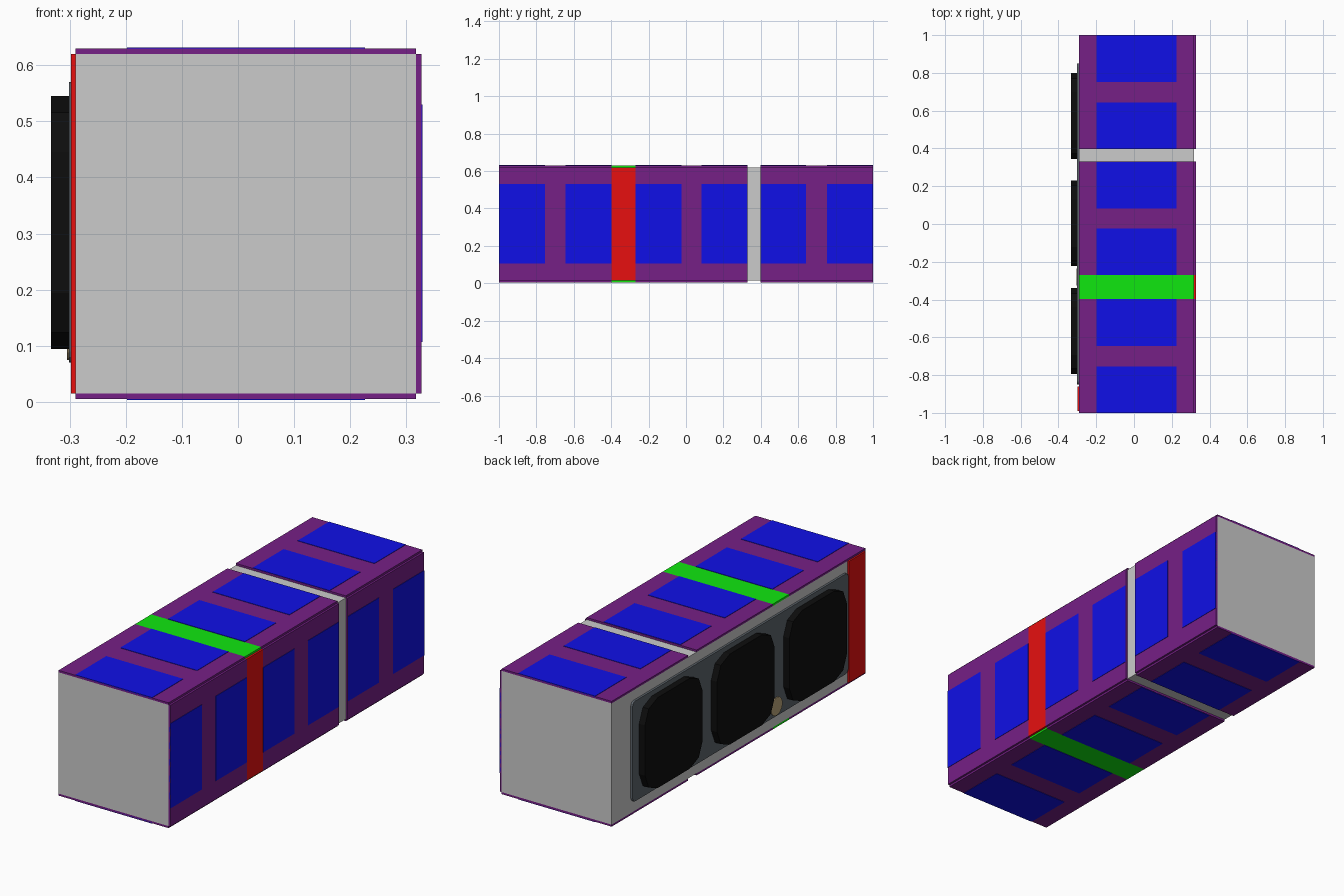
import bpy
import bmesh
from mathutils import Vector

cube = bpy.data.objects.get("Cube")
if cube:
    bpy.data.objects.remove(cube, do_unlink=True)


def material(name, r, g, b):
    m = bpy.data.materials.new(name)
    m.use_nodes = True
    m.diffuse_color = (r, g, b, 1)
    node = next(n for n in m.node_tree.nodes if n.type == 'BSDF_PRINCIPLED')
    node.inputs["Base Color"].default_value = (r, g, b, 1)
    return m


PURPLE = material("purple", 0.18, 0.014, 0.24)
BLUE = material("blue", 0.005, 0.005, 0.8)
RED = material("red", 0.8, 0.005, 0.005)
GREEN = material("green", 0.005, 0.8, 0.005)
BLACK = material("black", 0.004, 0.004, 0.004)
SLATE = material("slate", 0.11, 0.13, 0.15)
TAN = material("tan", 0.5, 0.38, 0.2)


def box(name, xs, ys, zs, mat=None, corner=0, segments=1):
    """Box between limits; corner bevels the four edges running along x."""
    lo, hi = Vector((xs[0], ys[0], zs[0])), Vector((xs[1], ys[1], zs[1]))
    bm = bmesh.new()
    bmesh.ops.create_cube(bm, size=1)
    for v in bm.verts:
        v.co = (lo + hi) / 2 + v.co * (hi - lo)
    if corner:
        edges = [e for e in bm.edges
                 if abs(e.verts[0].co.x - e.verts[1].co.x) > 1e-5]
        bmesh.ops.bevel(bm, geom=edges, offset=corner, segments=segments,
                        profile=0.5, affect='EDGES')
    mesh = bpy.data.meshes.new(name)
    bm.to_mesh(mesh)
    bm.free()
    obj = bpy.data.objects.new(name, mesh)
    bpy.context.collection.objects.link(obj)
    if mat:
        mesh.materials.append(mat)
    return obj


# Main body
X0, X1, Z0, Z1 = -0.29, 0.317, 0.015, 0.62
SKIN, RAISE = 0.01, 0.002
box("body", (X0, X1), (-1, 1), (Z0, Z1))

# Cladding on three sides, with an open groove and a coloured band
PANELS = [(-1, -0.397), (-0.27, 0.33), (0.397, 1)]
BAND = (-0.397, -0.27)
CELLS = [(-1, -0.755), (-0.645, -0.398), (-0.269, -0.023),
         (0.083, 0.328), (0.398, 0.642), (0.753, 1)]


def clad(side, outer, place, width, cell_width, band_mat):
    """place(thickness limits, width limits) returns the x and z limits."""
    sign = 1 if outer > 0.1 else -1
    skin = sorted((outer, outer + sign * SKIN))
    cell = sorted((outer + sign * SKIN / 2, outer + sign * (SKIN + RAISE)))

    def put(name, depth, across, ys, mat):
        xs, zs = place(depth, across)
        box(name, xs, ys, zs, mat)

    for i, ys in enumerate(PANELS):
        put(f"{side}_panel_{i + 1}", skin, width, ys, PURPLE)
    put(f"{side}_band", skin, width, BAND, band_mat)
    for i, ys in enumerate(CELLS):
        put(f"{side}_solar_cell_{i + 1}", cell, cell_width, ys, BLUE)


def horizontal(depth, across):
    return across, depth


def upright(depth, across):
    return depth, across


clad("top", Z1, horizontal, (X0, X1), (-0.198, 0.226), GREEN)
clad("bottom", Z0, horizontal, (X0, X1), (-0.198, 0.226), GREEN)
clad("left", X1, upright, (Z0, Z1), (0.107, 0.53), RED)

# Equipment side: end band, backing plate and three chamfered pads
box("right_band", (-0.298, X0), (-0.99, -0.86), (Z0, Z1), RED)
box("backing_plate", (-0.301, X0), (-0.85, 0.85), (0.07, 0.57), SLATE, 0.02, 3)
for i, y in enumerate((-0.566, 0.004, 0.572)):
    box(f"pad_{i + 1}", (-0.333, -0.3), (y - 0.227, y + 0.227),
        (0.094, 0.545), BLACK, 0.1, 2)

# Small round connector between two pads
bpy.ops.mesh.primitive_cylinder_add(vertices=24, radius=0.045, depth=0.006,
                                    location=(-0.302, -0.28, 0.12),
                                    rotation=(0, 1.5708, 0))
connector = bpy.context.object
connector.name = "connector"
connector.data.materials.append(TAN)
